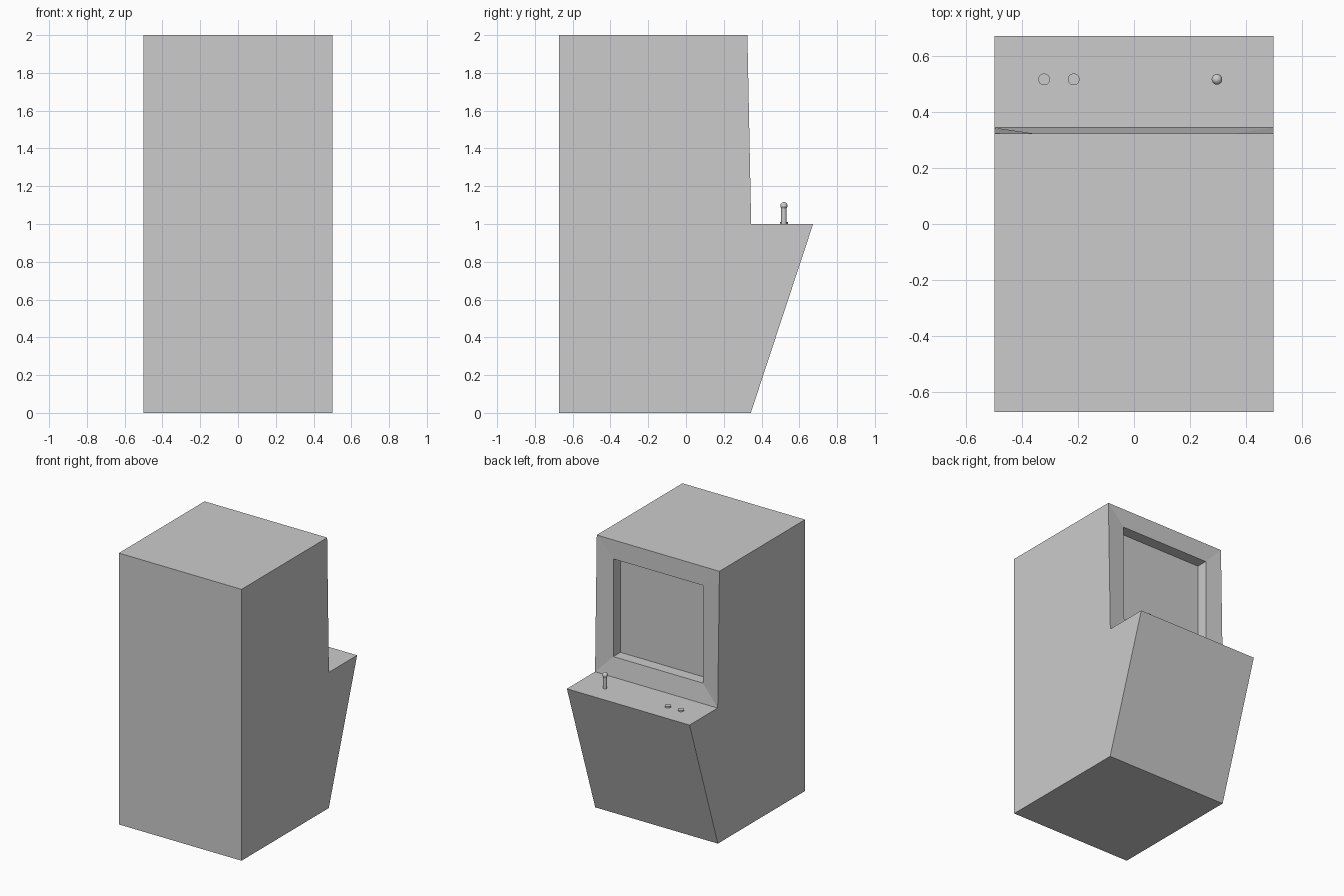
import bpy, bmesh
from mathutils import Matrix, Vector

if "Cube" in bpy.data.objects:
    bpy.data.objects.remove(bpy.data.objects["Cube"])


def add_object(name, bm, smooth=False):
    bmesh.ops.recalc_face_normals(bm, faces=bm.faces)
    mesh = bpy.data.meshes.new(name)
    bm.to_mesh(mesh)
    bm.free()
    obj = bpy.data.objects.new(name, mesh)
    bpy.context.collection.objects.link(obj)
    if smooth:
        bpy.ops.object.select_all(action='DESELECT')
        obj.select_set(True)
        bpy.context.view_layer.objects.active = obj
        bpy.ops.object.shade_smooth_by_angle()
    return obj


def cylinder(name, x, y, z0, z1, radius, sides):
    bm = bmesh.new()
    bmesh.ops.create_cone(bm, cap_ends=True, segments=sides, radius1=radius,
                          radius2=radius, depth=z1 - z0,
                          matrix=Matrix.Translation((x, y, (z0 + z1) / 2)))
    return add_object(name, bm, smooth=True)


# Cabinet: side profile (y, z) extruded across the width
PROFILE = [(-0.673, 0), (0.343, 0), (0.673, 1), (0.345, 1), (0.325, 2), (-0.673, 2)]
bm = bmesh.new()
side = bm.faces.new([bm.verts.new((-0.5, y, z)) for y, z in PROFILE])
ext = bmesh.ops.extrude_face_region(bm, geom=[side], use_keep_orig=True)
bmesh.ops.translate(bm, vec=(1, 0, 0),
                    verts=[v for v in ext['geom'] if isinstance(v, bmesh.types.BMVert)])
bmesh.ops.recalc_face_normals(bm, faces=bm.faces)

# Screen: bezel inset to an upright opening, then a recess behind it
target = Vector((0, 0.335, 1.5))
panel = min(bm.faces, key=lambda f: (f.calc_center_median() - target).length)
for y in (0.325, 0.242):
    bmesh.ops.inset_region(bm, faces=[panel], thickness=0.05)
    for v in panel.verts:
        v.co = (0.365 if v.co.x > 0 else -0.365, y, 1.86 if v.co.z > 1.5 else 1.14)
add_object("cabinet", bm)

# Joystick
cylinder("joystick_stem", 0.297, 0.518, 0.995, 1.1, 0.014, 16)
bm = bmesh.new()
bmesh.ops.create_uvsphere(bm, u_segments=16, v_segments=10, radius=0.019,
                          matrix=Matrix.Translation((0.297, 0.518, 1.097)))
add_object("joystick_ball", bm, smooth=True)

# Buttons
for name, x in (("outer_button", -0.322), ("inner_button", -0.216)):
    cylinder(name, x, 0.518, 0.995, 1.01, 0.021, 32)
